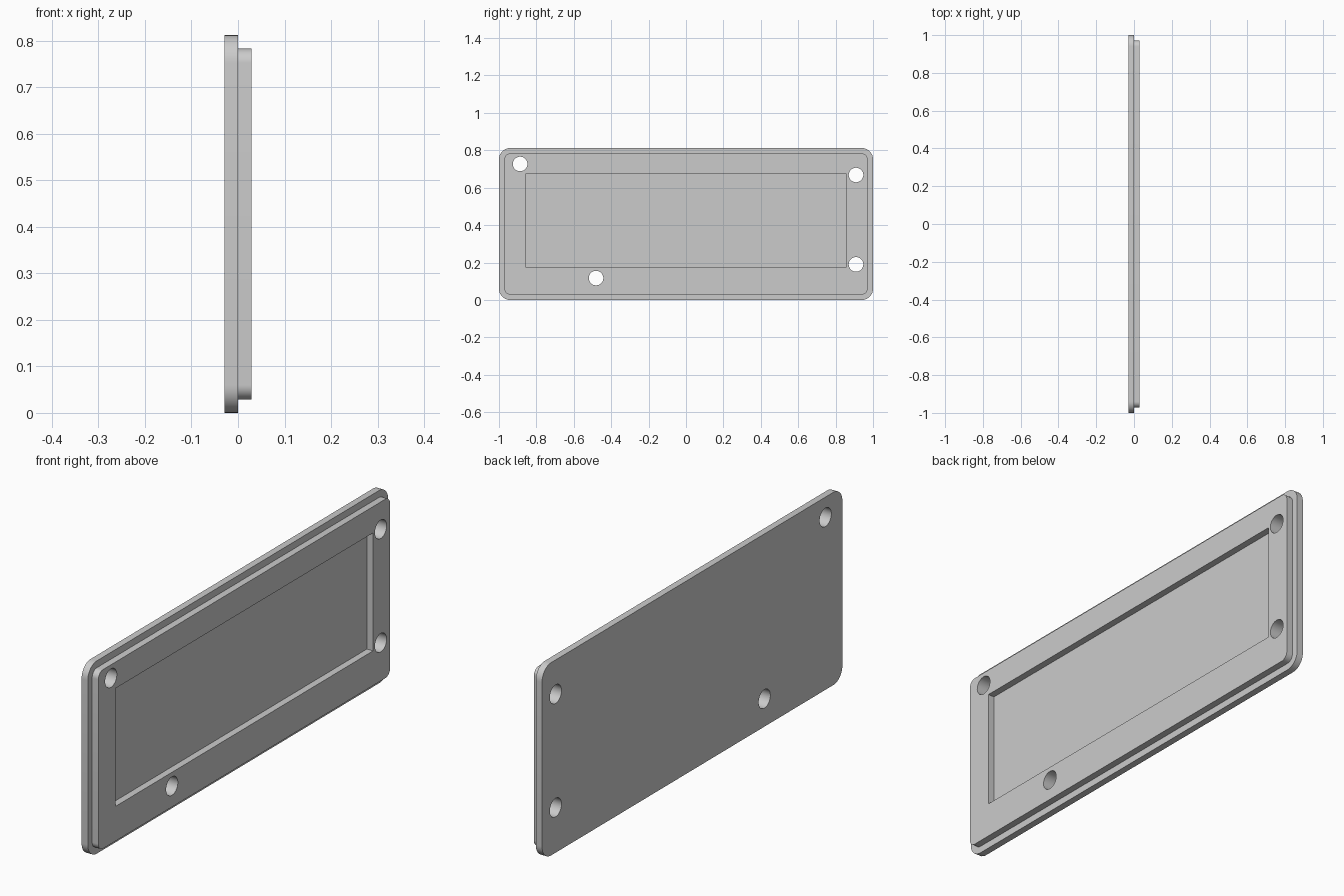
import bpy, bmesh, math

if "Cube" in bpy.data.objects:
    bpy.data.objects.remove(bpy.data.objects["Cube"])

grey = bpy.data.materials.new("light_grey")
grey.diffuse_color = (0.6, 0.6, 0.6, 1)
grey.use_nodes = True
grey.node_tree.nodes["Principled BSDF"].inputs["Base Color"].default_value = grey.diffuse_color


def rounded_rect(y0, y1, z0, z1, r, steps=10):
    """Outline in the YZ plane with arc corners."""
    if r == 0:
        return [(y0, z0), (y1, z0), (y1, z1), (y0, z1)]
    pts = []
    corners = [(y1 - r, z1 - r), (y0 + r, z1 - r), (y0 + r, z0 + r), (y1 - r, z0 + r)]
    for i, (cy, cz) in enumerate(corners):
        for k in range(steps + 1):
            a = math.pi / 2 * (i + k / steps)
            pts.append((cy + r * math.cos(a), cz + r * math.sin(a)))
    return pts


def circle(cy, cz, r, n=40):
    return [(cy + r * math.cos(2 * math.pi * k / n), cz + r * math.sin(2 * math.pi * k / n))
            for k in range(n)]


def prism(name, outline, x0, x1):
    """Extrude a YZ outline from x0 to x1."""
    bm = bmesh.new()
    face = bm.faces.new([bm.verts.new((x0, y, z)) for y, z in outline])
    ext = bmesh.ops.extrude_face_region(bm, geom=[face])
    moved = [v for v in ext["geom"] if isinstance(v, bmesh.types.BMVert)]
    bmesh.ops.translate(bm, verts=moved, vec=(x1 - x0, 0, 0))
    bmesh.ops.recalc_face_normals(bm, faces=bm.faces)
    mesh = bpy.data.meshes.new(name)
    bm.to_mesh(mesh)
    bm.free()
    mesh.materials.append(grey)
    ob = bpy.data.objects.new(name, mesh)
    bpy.context.collection.objects.link(ob)
    return ob


def combine(target, other, operation):
    """Apply a boolean and discard the helper."""
    mod = target.modifiers.new(other.name, "BOOLEAN")
    mod.object, mod.operation, mod.solver = other, operation, "EXACT"
    bpy.context.view_layer.objects.active = target
    bpy.ops.object.modifier_apply(modifier=mod.name)
    bpy.data.objects.remove(other)


T = 0.029   # thickness of each layer
H = 0.812   # overall height

# Outer plate with the smaller raised lip on its +x side
cover = prism("cover_plate", rounded_rect(-1, 1, 0, H, 0.06), -T, 0)
combine(cover, prism("raised_lip", rounded_rect(-0.971, 0.971, 0.029, H - 0.029, 0.031),
                     -T / 2, T), "UNION")

# Rectangular pocket through the lip
combine(cover, prism("pocket", rounded_rect(-0.858, 0.858, 0.175, 0.672, 0), 0, 0.1),
        "DIFFERENCE")

# Screw holes through both layers
for y, z in [(-0.887, 0.727), (0.909, 0.668), (0.909, 0.19), (-0.481, 0.117)]:
    combine(cover, prism("screw_hole", circle(y, z, 0.039), -0.1, 0.1), "DIFFERENCE")

# Smooth the round corners and holes, keep the edges sharp
bpy.ops.object.select_all(action="DESELECT")
cover.select_set(True)
bpy.context.view_layer.objects.active = cover
bpy.ops.object.shade_smooth_by_angle(angle=math.radians(30))
